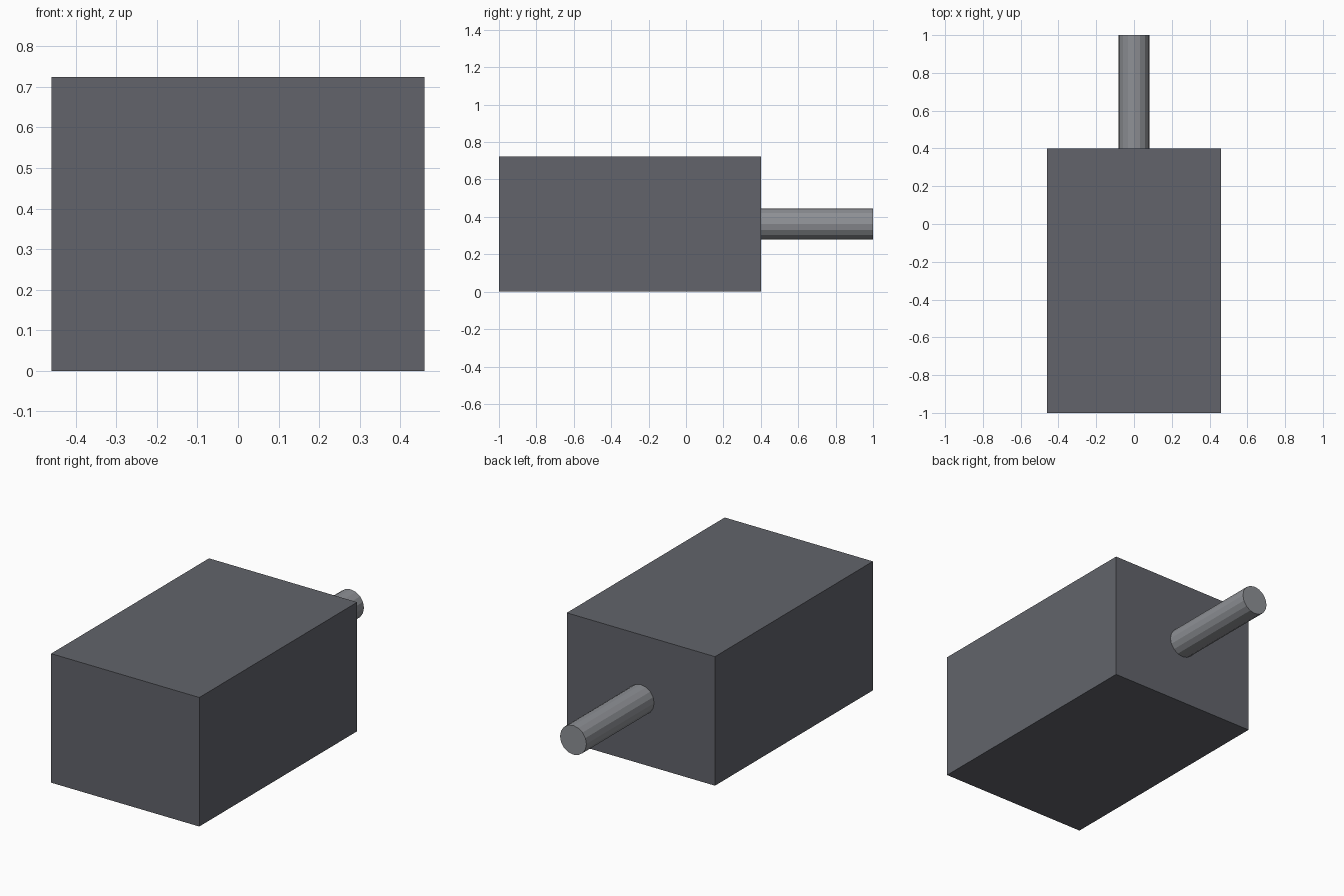
import bpy
import math

if "Cube" in bpy.data.objects:
    bpy.data.objects.remove(bpy.data.objects["Cube"])

WIDTH, HEIGHT = 0.92, 0.724
FRONT, BODY_BACK, SHAFT_END = -1.0, 0.4, 1.0


def paint(obj, name, rgb):
    mat = bpy.data.materials.new(name)
    mat.diffuse_color = (*rgb, 1)
    mat.use_nodes = True
    mat.node_tree.nodes["Principled BSDF"].inputs["Base Color"].default_value = mat.diffuse_color
    obj.data.materials.append(mat)


# Rectangular body
bpy.ops.mesh.primitive_cube_add(size=1, location=(0, (FRONT + BODY_BACK) / 2, HEIGHT / 2))
body = bpy.context.object
body.name = "body"
body.scale = (WIDTH, BODY_BACK - FRONT, HEIGHT)
bpy.ops.object.transform_apply(location=False, rotation=False, scale=True)
paint(body, "dark_grey", (0.122, 0.127, 0.147))

# Round shaft from the centre of the back face
bpy.ops.mesh.primitive_cylinder_add(
    vertices=16, radius=0.082, depth=SHAFT_END - BODY_BACK,
    location=(0, (BODY_BACK + SHAFT_END) / 2, HEIGHT / 2),
    rotation=(math.pi / 2, 0, 0))
shaft = bpy.context.object
shaft.name = "shaft"
paint(shaft, "mid_grey", (0.27, 0.28, 0.30))
